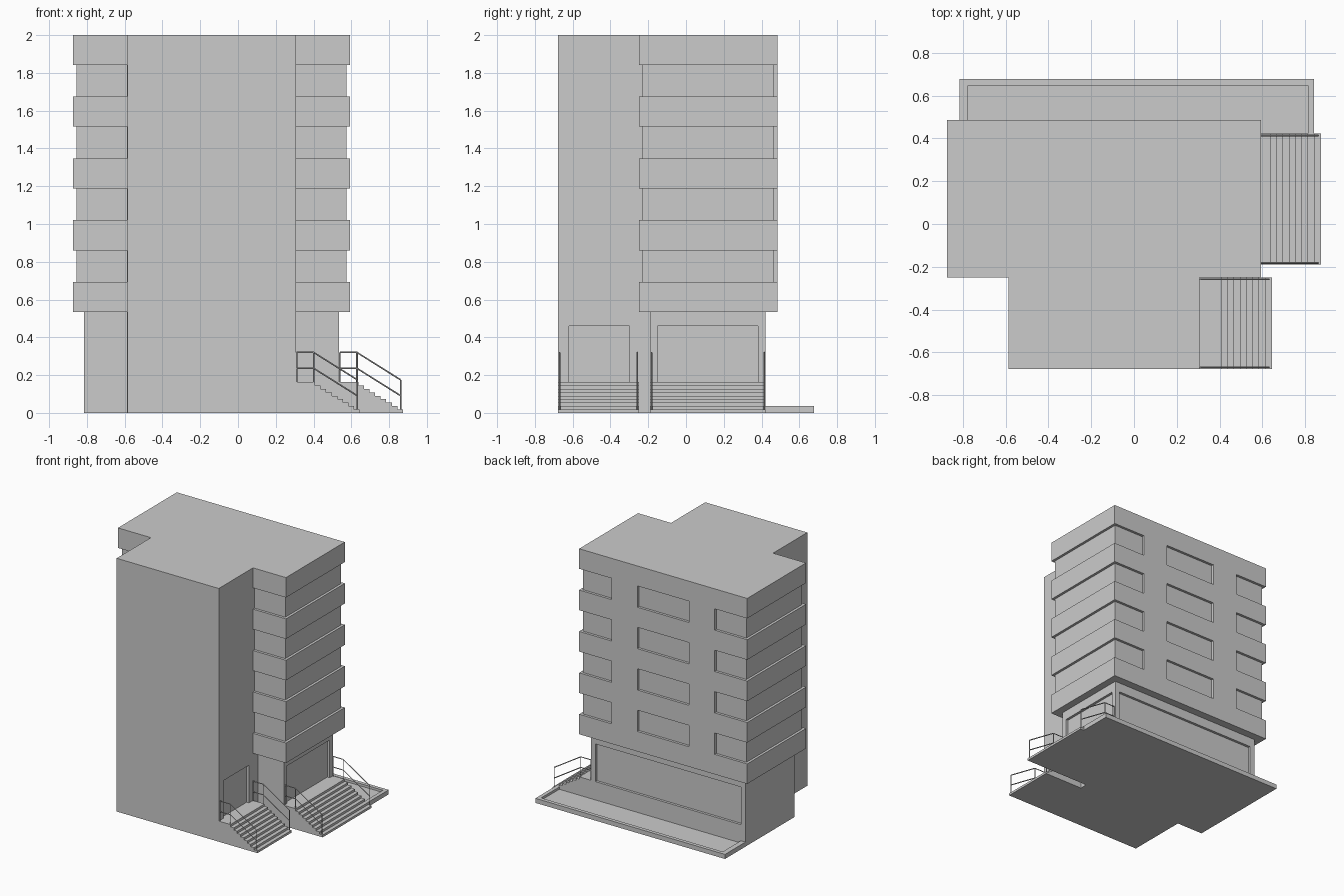
import bpy, bmesh

if "Cube" in bpy.data.objects:
    bpy.data.objects.remove(bpy.data.objects["Cube"])

CX = -0.14                      # symmetry line of the tower and floors
TOWER, BODY, BASE = 0.446, 0.734, 0.675   # half widths
FRONT, BODY_F, BODY_B = -0.677, -0.25, 0.485
BASE_F, BASE_B = -0.19, 0.422
SOFFIT, LANDING = 0.535, 0.163
INSET = 0.02


def add_prism(bm, pts, lo, hi, axis="z"):
    """Extrude a 2D outline; axis z uses (x, y) points, axis y uses (x, z)."""
    def place(p, t):
        return (p[0], p[1], t) if axis == "z" else (p[0], t, p[1])
    low = [bm.verts.new(place(p, lo)) for p in pts]
    high = [bm.verts.new(place(p, hi)) for p in pts]
    bm.faces.new(low[::-1])
    bm.faces.new(high)
    n = len(pts)
    for i in range(n):
        j = (i + 1) % n
        bm.faces.new((low[i], low[j], high[j], high[i]))


def rect(x0, x1, y0, y1):
    return [(x0, y0), (x1, y0), (x1, y1), (x0, y1)]


def make(name, prisms):
    bm = bmesh.new()
    for p in prisms:
        add_prism(bm, *p)
    bmesh.ops.recalc_face_normals(bm, faces=bm.faces[:])
    me = bpy.data.meshes.new(name)
    bm.to_mesh(me)
    bm.free()
    ob = bpy.data.objects.new(name, me)
    bpy.context.collection.objects.link(ob)
    return ob


def cut(ob, prisms):
    cutter = make("cutter", prisms)
    cutter.hide_render = True
    mod = ob.modifiers.new("cut", "BOOLEAN")
    mod.operation, mod.solver, mod.object = "DIFFERENCE", "EXACT", cutter
    bpy.context.view_layer.objects.active = ob
    bpy.ops.object.modifier_apply(modifier=mod.name)
    bpy.data.objects.remove(cutter)


def sym(pts):
    """Offsets from the symmetry line, on the right and mirrored to the left."""
    return [[(CX + s * x, y) for x, y in pts] for s in (1, -1)]


# Building: T-shaped footprint over the full height
right = [(TOWER, FRONT), (TOWER, BODY_F), (BODY, BODY_F), (BODY, BODY_B)]
outline = sym(right)[0] + sym(right)[1][::-1]
building = make("building", [(outline, 0, 2)])

# Set the ground floor back under the upper floors
t = TOWER + 0.0005
ring = [(t, -0.4), (1.2, -0.4), (1.2, 0.9), (-1.2, 0.9), (-1.2, -0.4), (-t, -0.4),
        (-t, BASE_F), (-BASE, BASE_F), (-BASE, BASE_B), (BASE, BASE_B),
        (BASE, BASE_F), (t, BASE_F)]
cut(building, [(sym(ring)[0], -0.5, SOFFIT)])

# Corner and middle windows on four floors
cuts = []
corner = [(t, -0.4), (1.2, -0.4), (1.2, 0.9), (0.45, 0.9), (0.45, BODY_B - INSET),
          (BODY - INSET, BODY_B - INSET), (BODY - INSET, BODY_F + INSET),
          (t, BODY_F + INSET)]
for k in range(4):
    z0 = 0.693 + k * 0.327
    z1 = z0 + 0.168
    cuts += [(p, z0, z1) for p in sym(corner)]
    cuts.append((rect(CX - 0.224, CX + 0.224, BODY_B - INSET, 0.9), z0, z1))
# Ground floor door, side glazing and back glazing recesses
cuts.append((rect(CX + TOWER - INSET, 0.45, -0.62, -0.30), LANDING, 0.46))
cuts.append((rect(CX + BASE - INSET, 0.8, -0.15, 0.38), LANDING, 0.46))
cuts.append((rect(CX - 0.635, CX + 0.635, BASE_B - INSET, 0.6), LANDING, 0.46))
cut(building, cuts)

# Rear terrace with a raised curb
curb = [(-0.815, BASE_B), (-0.815, 0.677), (0.842, 0.677), (0.842, BASE_B),
        (0.812, BASE_B), (0.812, 0.648), (-0.775, 0.648), (-0.775, BASE_B)]
make("terrace_curb", [(curb, 0, 0.036)])
make("terrace_floor", [(rect(-0.775, 0.812, BASE_B, 0.648), 0, 0.018)])


def stairs(name, x, y0, y1, steps=8):
    """Landing, steps going down in +x, and a railing on each side."""
    rise, run, edge = LANDING / (steps + 1), 0.0295, x + 0.102
    pts = [(x, 0), (x, LANDING), (edge, LANDING)]
    for i in range(1, steps + 1):
        xs, z = edge + (i - 1) * run, LANDING - i * rise
        pts += [(xs, z), (xs + run, z)]
    end = edge + steps * run
    pts.append((end, 0))
    make(name + "_steps", [(pts, y0, y1, "y")])

    cu = bpy.data.curves.new(name + "_railing", "CURVE")
    cu.dimensions = "3D"
    cu.bevel_depth, cu.bevel_resolution, cu.use_fill_caps = 0.004, 0, True
    a, b, c = x + 0.004, x + 0.095, end - 0.012
    paths = [[(a, 0.32), (b, 0.32), (c, 0.175)],
             [(a, 0.236), (b, 0.236), (c, 0.091)],
             [(a, LANDING), (a, 0.32)], [(b, LANDING), (b, 0.32)],
             [(c, 0.015), (c, 0.175)]]
    for y in (y0 + 0.008, y1 - 0.008):
        for path in paths:
            sp = cu.splines.new("POLY")
            sp.points.add(len(path) - 1)
            for pt, (px, pz) in zip(sp.points, path):
                pt.co = (px, y, pz, 1)
    bpy.context.collection.objects.link(bpy.data.objects.new(name + "_railing", cu))


# Two entrance stairs
stairs("front_entrance", CX + TOWER, FRONT, BODY_F)
stairs("side_entrance", CX + BASE, BASE_F, BASE_B)
